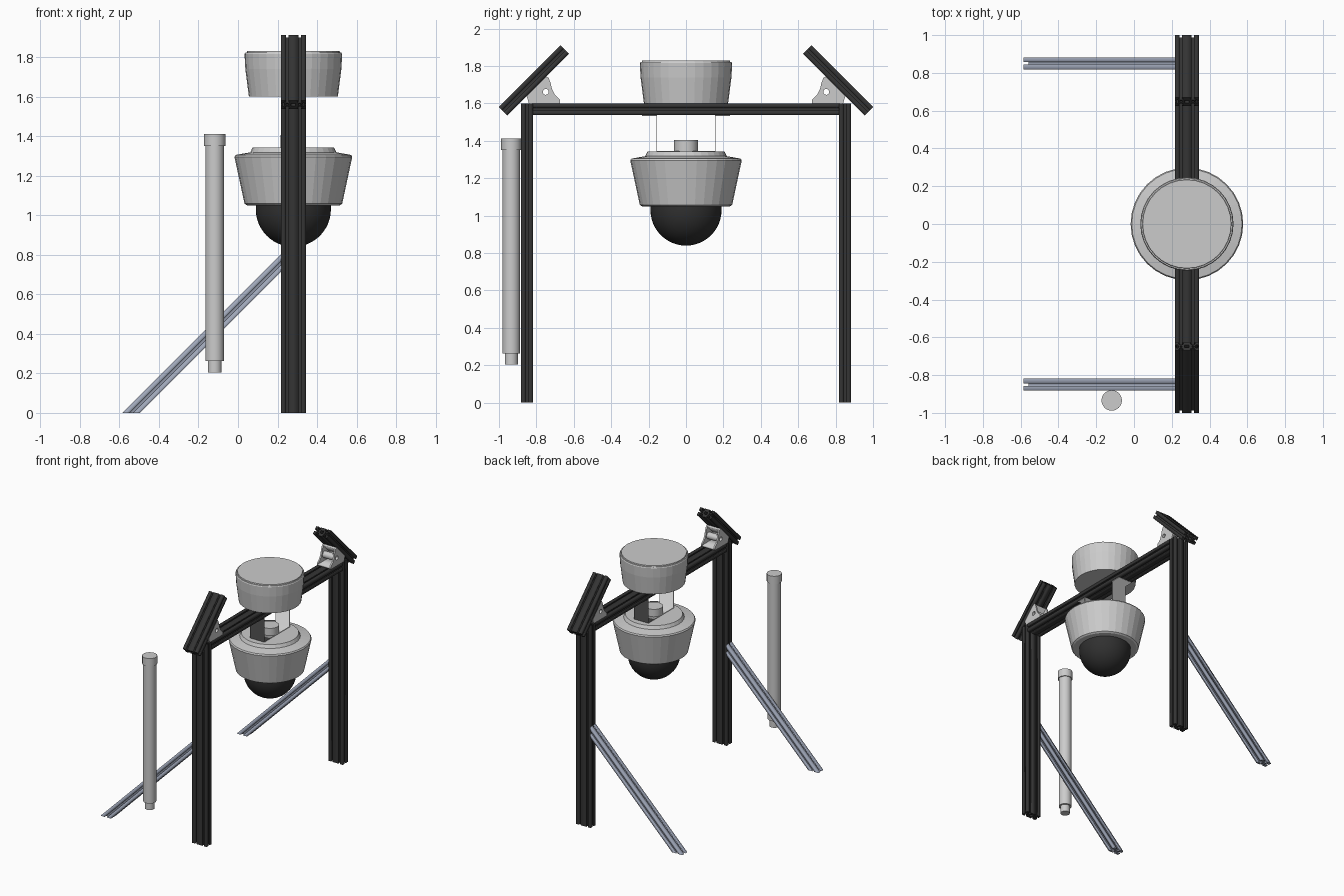
import bpy, bmesh
from math import sin, cos, pi
from mathutils import Matrix, Vector

if "Cube" in bpy.data.objects:
    bpy.data.objects.remove(bpy.data.objects["Cube"])

M = 0.063            # extrusion module size
H = M / 2
CX = 0.28            # x of the frame and camera axis


def material(name, rgb):
    m = bpy.data.materials.new(name)
    m.diffuse_color = (*rgb, 1)
    m.use_nodes = True
    m.node_tree.nodes["Principled BSDF"].inputs["Base Color"].default_value = m.diffuse_color
    return m


BLACK = material("black_anodised", (0.035, 0.035, 0.035))
STEEL = material("blue_grey", (0.36, 0.40, 0.50))
DOME = material("dark_dome", (0.03, 0.03, 0.03))


def finish(name, bm, mat=None):
    bmesh.ops.remove_doubles(bm, verts=bm.verts, dist=1e-5)
    bmesh.ops.recalc_face_normals(bm, faces=bm.faces)
    me = bpy.data.meshes.new(name)
    bm.to_mesh(me)
    bm.free()
    ob = bpy.data.objects.new(name, me)
    bpy.context.collection.objects.link(ob)
    if mat:
        me.materials.append(mat)
    return ob


def circle(x, y, r, n=16):
    return [(x + r * cos(2 * pi * i / n), y + r * sin(2 * pi * i / n)) for i in range(n)]


def extrude(name, loops, length, center, w, u, mat=None):
    """Filled 2D outline with holes, extruded along w about center."""
    cu = bpy.data.curves.new("outline", 'CURVE')
    cu.dimensions, cu.fill_mode, cu.extrude = '2D', 'BOTH', length / 2
    for pts in loops:
        s = cu.splines.new('POLY')
        s.points.add(len(pts) - 1)
        for p, q in zip(s.points, pts):
            p.co = (q[0], q[1], 0, 1)
        s.use_cyclic_u = True
    tmp = bpy.data.objects.new("outline", cu)
    bpy.context.collection.objects.link(tmp)
    bpy.context.view_layer.update()
    me = bpy.data.meshes.new_from_object(tmp.evaluated_get(bpy.context.evaluated_depsgraph_get()))
    bpy.data.objects.remove(tmp)
    bm = bmesh.new()
    bm.from_mesh(me)
    bpy.data.meshes.remove(me)
    w, u = Vector(w).normalized(), Vector(u)
    rot = Matrix((u, w.cross(u), w)).transposed().to_4x4()
    bm.transform(Matrix.Translation(center) @ rot)
    return finish(name, bm, mat)


# T-slot: (position along the side, depth below the side)
SLOT = [(-.0065, 0), (-.0065, .007), (-.014, .007), (-.014, .010), (-.007, .019),
        (.007, .019), (.014, .010), (.014, .007), (.0065, .007), (.0065, 0)]


def slotted(n):
    """Outline and core holes of a slotted extrusion n modules wide."""
    W = n * H
    mods = [(-W + H + i * M) for i in range(n)]
    out = [(-W, -H)]
    for c in mods:
        out += [(c + t, -H + d) for t, d in SLOT]
    out.append((W, -H))
    out += [(W - d, t) for t, d in SLOT]
    out.append((W, H))
    for c in reversed(mods):
        out += [(c - t, H - d) for t, d in SLOT]
    out.append((-W, H))
    out += [(-W + d, -t) for t, d in SLOT]
    loops = [out] + [circle(c, 0, .006, 12) for c in mods]
    if n == 2:
        loops.append([(-.012, -.010), (.012, -.010), (.012, .010), (-.012, .010)])
    return loops


def lathe(name, prof, x, y, n=32, mat=None, smooth=None):
    bm = bmesh.new()
    rings = [[bm.verts.new((px, py, z)) for px, py in circle(x, y, r, n)] for r, z in prof]
    for a, b in zip(rings, rings[1:]):
        for i in range(n):
            j = (i + 1) % n
            bm.faces.new((a[i], a[j], b[j], b[i]))
    ob = finish(name, bm, mat)
    if smooth:
        bpy.context.view_layer.objects.active = ob
        ob.select_set(True)
        bpy.ops.object.shade_smooth_by_angle(angle=smooth)
        ob.select_set(False)
    return ob


X, Y, Z = (1, 0, 0), (0, 1, 0), (0, 0, 1)

# cross beam
extrude("cross_beam", slotted(2), 1.637, (CX, 0, 1.6 - H), Y, X, BLACK)

for s, side in ((-1, "left"), (1, "right")):
    # posts and tilted top rails
    extrude(side + "_post", slotted(2), 1.6, (CX, s * .85, .8), Z, X, BLACK)
    extrude(side + "_tilted_rail", slotted(2), .467, (CX, s * .813, 1.724), (0, -s, 1), X, BLACK)

    # diagonal brace, ends mitred to the floor and the post
    brace = extrude(side + "_brace", slotted(1), .9, (-.162, s * .85, .378), (1, 0, 1), Y, STEEL)
    for v in brace.data.vertices:
        t = -v.co.z if v.co.x + v.co.z < .216 else CX - M - v.co.x
        v.co += Vector((t, 0, t))

    # angle bracket: cheeks, foot, rail plate, hinge tube
    def part(name, loops, width, x):
        loops = [[(s * a, b) for a, b in l] for l in loops]
        extrude(f"{side}_bracket_{name}", loops, width, (x, 0, 0), X, Y)
    cheek = [(-.84, 1.6), (-.675, 1.6), (-.675, 1.622), (-.70, 1.645), (-.716, 1.675),
             (-.724, 1.71), (-.735, 1.738), (-.748, 1.744), (-.852, 1.64)]
    hole = circle(-.75, 1.662, .016)
    for k in (-1, 1):
        part("cheek_" + ("front" if k < 0 else "back"), [cheek, hole], .012, CX + k * .054)
    part("foot", [[(-.84, 1.6), (-.675, 1.6), (-.675, 1.614), (-.84, 1.614)]], .12, CX)
    part("rail_plate", [[(-.852, 1.64), (-.748, 1.744), (-.738, 1.734), (-.842, 1.63)]], .12, CX)
    part("hinge", [circle(-.75, 1.662, .026), hole], .11, CX)

# upper housing
lathe("upper_housing", [(0, 1.6), (.225, 1.6), (.243, 1.74), (.247, 1.815), (.243, 1.822),
                        (.236, 1.822), (.234, 1.83), (0, 1.83)], CX, 0)

# hanging bracket (folded strip)
T = .004
strip = [(-.235, 1.537), (-.155, 1.537), (-.155, 1.347), (.155, 1.347), (.155, 1.537), (.235, 1.537),
         (.235, 1.533), (.155 + T, 1.533), (.155 + T, 1.343), (-.155 - T, 1.343), (-.155 - T, 1.533), (-.235, 1.533)]
extrude("hanging_bracket", [strip], .125, (CX, 0, 0), X, Y)

# camera body, hub and dome
lathe("camera_body", [(0, 1.05), (.235, 1.05), (.247, 1.058), (.298, 1.295), (.292, 1.305),
                      (.218, 1.318), (.206, 1.343), (0, 1.343)], CX, 0)
lathe("camera_hub", [(0, 1.34), (.064, 1.34), (.064, 1.405), (0, 1.405)], CX, 0, smooth=.6)
arc = [(.19 * cos(a), 1.03 - .19 * sin(a)) for a in [i * pi / 24 for i in range(12)]]
lathe("camera_dome", [(0, 1.06), (.19, 1.06)] + arc + [(0, .84)], CX, 0, 48, DOME, .6)

# side canister
lathe("side_canister", [(0, .205), (.035, .205), (.035, .262), (.047, .262), (.047, 1.35),
                        (.054, 1.35), (.054, 1.412), (0, 1.412)], -.118, -.934, 32, None, .6)
